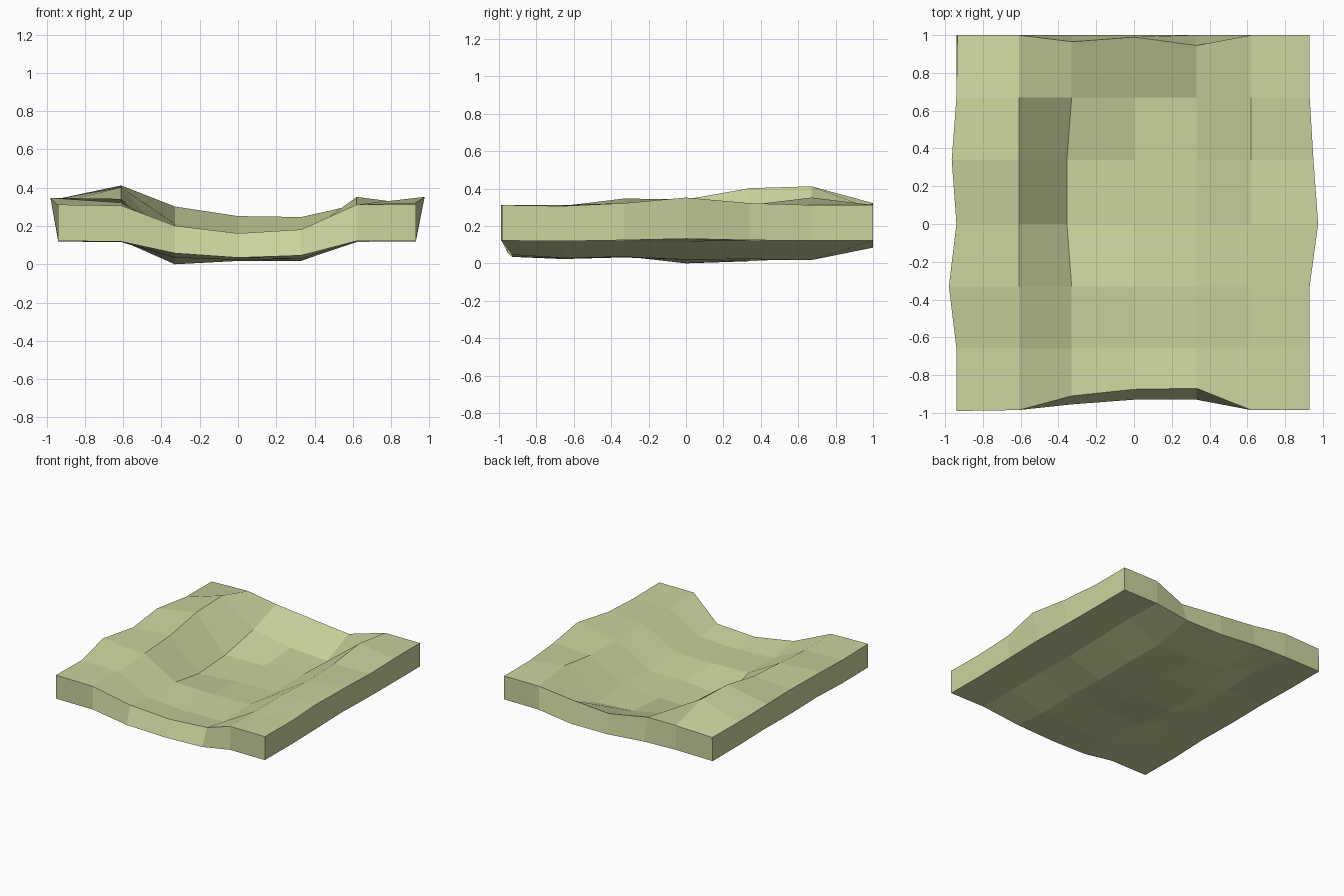
import bpy, bmesh

if "Cube" in bpy.data.objects:
    bpy.data.objects.remove(bpy.data.objects["Cube"])

# Grid lines shared by the top and underside
XS = [-0.94, -0.61, -0.33, 0.0, 0.33, 0.62, 0.93]
YS = [-0.99, -0.66, -0.33, 0.0, 0.34, 0.67, 1.0]

# Surface heights, one row per y line from front to back
TOP = [
    [.32, .315, .21, .17, .19, .32, .32],
    [.315, .31, .17, .15, .16, .32, .315],
    [.355, .33, .175, .165, .17, .32, .33],
    [.33, .35, .11, .14, .145, .31, .36],
    [.345, .41, .13, .14, .15, .32, .33],
    [.32, .42, .22, .16, .14, .36, .32],
    [.32, .33, .31, .26, .255, .32, .32],
]

# Irregular outline of the top, and the sagging front rim below
FRONT_Y = [-.99, -.985, -.91, -.875, -.87, -.985, -.985]
BACK_Y = [1, 1, .965, .99, .945, 1, 1]
LEFT_X = [-.94, -.94, -.98, -.94, -.965, -.94, -.935]
RIGHT_X = [.93, .93, .93, .975, .95, .93, .93]
UNDER_FRONT_Y = [-.99, -.985, -.955, -.93, -.93, -.985, -.985]
N = len(XS)


def top_point(i, j):
    x, y = XS[i], YS[j]
    if i == 0:
        x = LEFT_X[j]
    elif i == N - 1:
        x = RIGHT_X[j]
    elif i == 2 and j in (3, 4):
        x = -.355
    if j == 0:
        y = FRONT_Y[i]
    elif j == N - 1:
        y = BACK_Y[i]
    return x, y, TOP[j][i]


def under_point(i, j):
    # The underside follows the terrain with a softer relief
    d = TOP[j][i] - .32
    z = .13 + d * (.58 if d < 0 else .25)
    y = UNDER_FRONT_Y[i] if j == 0 else YS[j]
    return XS[i], y, z


# Terrain slab
bm = bmesh.new()
top = [[bm.verts.new(top_point(i, j)) for i in range(N)] for j in range(N)]
under = [[bm.verts.new(under_point(i, j)) for i in range(N)] for j in range(N)]
for j in range(N - 1):
    for i in range(N - 1):
        for g in (top, under):
            bm.faces.new((g[j][i], g[j][i + 1], g[j + 1][i + 1], g[j + 1][i]))

# Side walls
for k in range(N - 1):
    for e in (0, N - 1):
        bm.faces.new((top[e][k], top[e][k + 1], under[e][k + 1], under[e][k]))
        bm.faces.new((top[k][e], top[k + 1][e], under[k + 1][e], under[k][e]))

# Rest the lowest point on the ground
low = min(v.co.z for v in bm.verts)
for v in bm.verts:
    v.co.z -= low
bmesh.ops.recalc_face_normals(bm, faces=bm.faces)

mesh = bpy.data.meshes.new("terrain_slab")
bm.to_mesh(mesh)
bm.free()
slab = bpy.data.objects.new("terrain_slab", mesh)
bpy.context.collection.objects.link(slab)

# Pale olive ground colour
mat = bpy.data.materials.new("pale_olive")
mat.diffuse_color = (.6, .66, .34, 1)
mat.use_nodes = True
mat.node_tree.nodes["Principled BSDF"].inputs["Base Color"].default_value = mat.diffuse_color
mesh.materials.append(mat)
